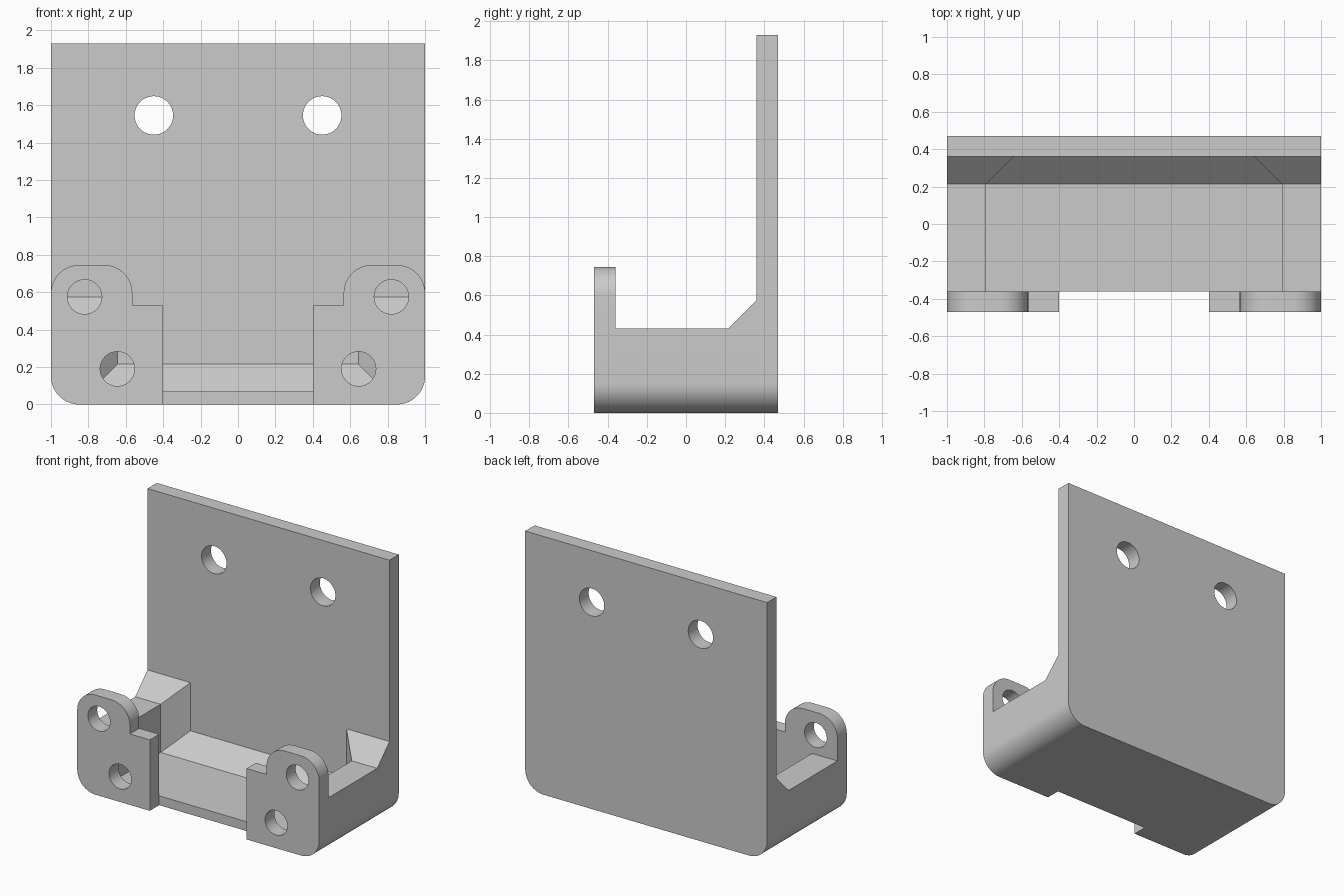
import bpy, bmesh
from math import sin, cos, pi, radians
from mathutils import Vector

if "Cube" in bpy.data.objects:
    bpy.data.objects.remove(bpy.data.objects["Cube"], do_unlink=True)

FRONT, BACK, WALL = -0.47, 0.47, 0.11     # outer depth limits and plate thickness
INNER_FRONT, INNER_BACK = FRONT + WALL, BACK - WALL
CHAMFER = 0.145
R = 0.15

grey = bpy.data.materials.new("plain grey")
grey.use_nodes = True
colour = (0.6, 0.6, 0.6, 1)
grey.diffuse_color = colour
grey.node_tree.nodes["Principled BSDF"].inputs["Base Color"].default_value = colour


def add_object(name, bm):
    bmesh.ops.recalc_face_normals(bm, faces=bm.faces)
    mesh = bpy.data.meshes.new(name)
    bm.to_mesh(mesh)
    bm.free()
    mesh.materials.append(grey)
    ob = bpy.data.objects.new(name, mesh)
    bpy.context.collection.objects.link(ob)
    return ob


def arc(x, z, start, r=R, steps=16, sweep=90):
    angles = [radians(start + sweep * i / steps) for i in range(steps + 1)]
    return [(x + r * cos(a), z + r * sin(a)) for a in angles]


def prism(name, points, offset):
    """Extrude a closed 3D outline along an offset."""
    bm = bmesh.new()
    face = bm.faces.new([bm.verts.new(p) for p in points])
    grown = bmesh.ops.extrude_face_region(bm, geom=[face], use_keep_orig=True)
    moved = [g for g in grown["geom"] if isinstance(g, bmesh.types.BMVert)]
    bmesh.ops.translate(bm, verts=moved, vec=Vector(offset))
    return add_object(name, bm)


def upright(name, outline, y0, y1):
    return prism(name, [(x, y0, z) for x, z in outline], (0, y1 - y0, 0))


def cut(target, cutter):
    mod = target.modifiers.new("cut", "BOOLEAN")
    mod.operation = "DIFFERENCE"
    mod.solver = "EXACT"
    mod.object = cutter
    bpy.context.view_layer.objects.active = target
    bpy.ops.object.modifier_apply(modifier=mod.name)
    bpy.data.objects.remove(cutter, do_unlink=True)


def drill(target, x, z, r, y0, y1):
    circle = arc(x, z, 0, r, 40, 360)[:-1]
    cut(target, upright("hole_cutter", circle, y0, y1))


def finish(ob):
    bpy.ops.object.select_all(action="DESELECT")
    ob.select_set(True)
    bpy.context.view_layer.objects.active = ob
    bpy.ops.object.shade_smooth_by_angle(angle=radians(30))


# Back plate and tray as one block with rounded lower edges
outline = arc(-1 + R, R, 180) + arc(1 - R, R, 270) + [(1, 1.93), (-1, 1.93)]
bracket = upright("bracket_body", outline, INNER_FRONT, BACK)

# Open space above the side walls, with a sloped gusset at the back
bend = INNER_BACK - CHAMFER
side = [(-0.6, 0.43), (bend, 0.43), (INNER_BACK, 0.43 + CHAMFER),
        (INNER_BACK, 2.2), (-0.6, 2.2)]
cut(bracket, prism("top_cutter", [(-1.2, y, z) for y, z in side], (2.4, 0, 0)))

# Tray cavity, chamfered along the floor and in both upright corners
half, floor = 0.79, 0.07
bm = bmesh.new()
for s in (-1, 1):
    for top in (False, True):
        for x, y, z in ((half, -0.6, floor), (half, bend, floor),
                        (half - CHAMFER, INNER_BACK, floor + CHAMFER)):
            bm.verts.new((s * x, y, 1.0 if top else z))
bmesh.ops.convex_hull(bm, input=bm.verts)
bmesh.ops.dissolve_limit(bm, angle_limit=0.01, verts=bm.verts, edges=bm.edges)
cut(bracket, add_object("cavity_cutter", bm))

# Mounting holes in the back plate
for s in (-1, 1):
    drill(bracket, s * 0.45, 1.545, 0.103, 0.3, 0.6)
finish(bracket)

# Stepped front lugs, each with two holes
lug = (arc(1 - R, R, 270) + arc(1 - R, 0.745 - R, 0) + arc(0.565 + R, 0.745 - R, 90)
       + [(0.565, 0.53), (0.4, 0.53), (0.4, 0)])
for name, s in (("left_lug", 1), ("right_lug", -1)):
    plate = upright(name, [(s * x, z) for x, z in lug], FRONT, INNER_FRONT)
    for x, z in ((0.82, 0.575), (0.645, 0.19)):
        drill(plate, s * x, z, 0.092, -0.6, -0.3)
    finish(plate)
